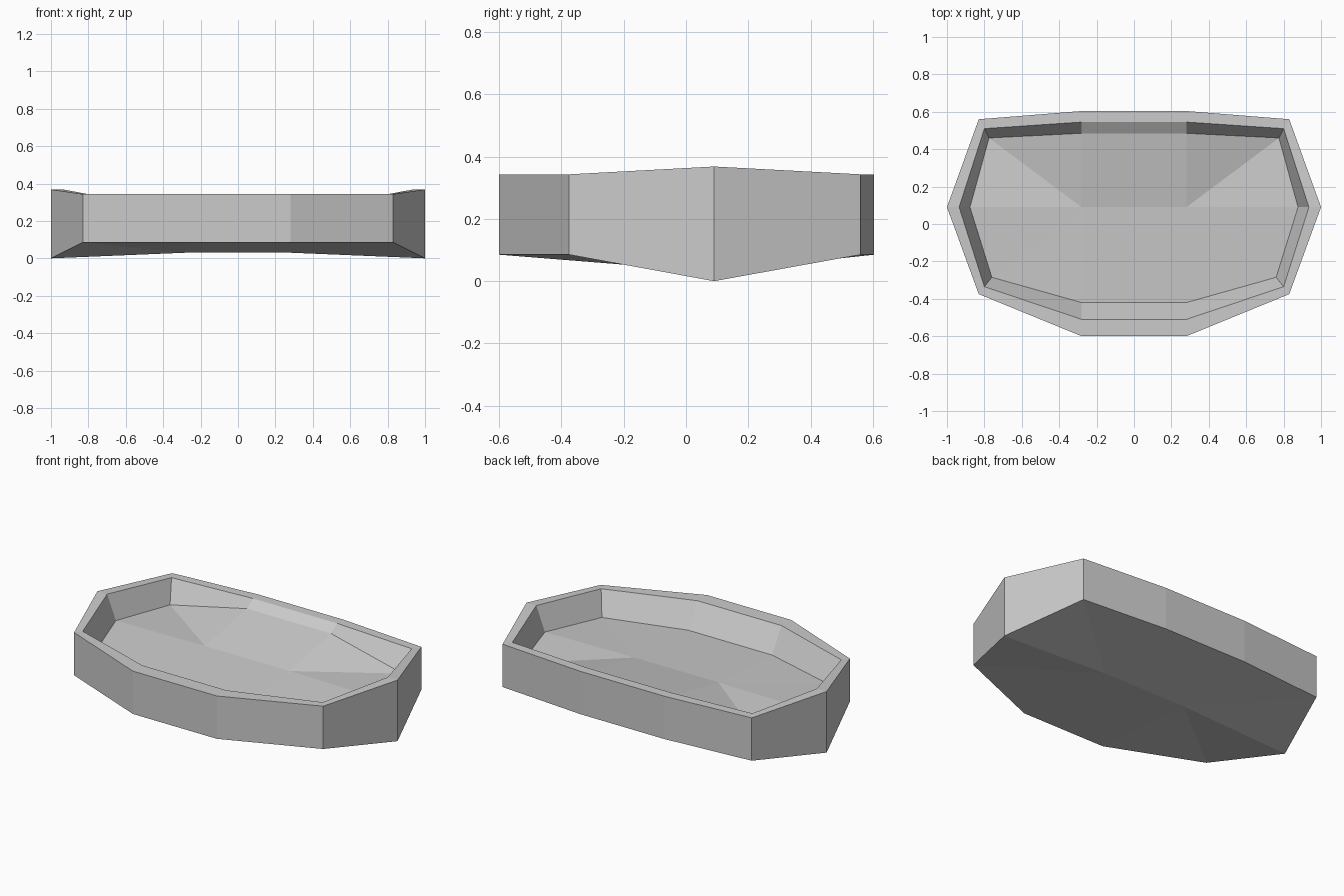
import bpy, bmesh

if "Cube" in bpy.data.objects:
    bpy.data.objects.remove(bpy.data.objects["Cube"])

# Right-half profiles, front to back (x, y, z)
OUTER_TOP = [(.28, -.60, .343), (.83, -.375, .343), (1, .09, .368), (.83, .56, .343), (.28, .604, .343)]
OUTER_BOTTOM = [(.28, -.60, .085), (.83, -.375, .085), (1, .09, 0), (.83, .56, .085), (.28, .604, .085)]
INNER_TOP = [(.28, -.51, .343), (.80, -.335, .343), (.935, .09, .368), (.80, .51, .343), (.28, .545, .343)]
FLOOR = [(.28, -.42, .20), (.76, -.285, .20), (.877, .09, .224), (.775, .46, .205), (.28, .485, .305)]

bm = bmesh.new()


def ring(half):
    """Closed loop of vertices from a mirrored half profile."""
    pts = half + [(-x, y, z) for x, y, z in reversed(half)]
    return [bm.verts.new(p) for p in pts]


def bridge(a, b):
    n = len(a)
    for i in range(n):
        j = (i + 1) % n
        bm.faces.new((a[i], a[j], b[j], b[i]))


def cap(r, z):
    """Fill a ring with a strip grid that bends along the widest line."""
    right, left = [bm.verts.new((s * .28, .09, z)) for s in (1, -1)]
    bm.faces.new((r[0], right, left, r[9]))
    bm.faces.new((right, r[4], r[5], left))
    for c, q in ((right, r[:5]), (left, r[:4:-1])):
        bm.faces.new((q[0], q[1], c))
        bm.faces.new((q[1], q[2], c))
        bm.faces.new((q[2], q[3], c))
        bm.faces.new((q[3], q[4], c))


# Outer wall, rim, inner wall, then underside and sloped tray floor
rings = [ring(p) for p in (OUTER_BOTTOM, OUTER_TOP, INNER_TOP, FLOOR)]
for a, b in zip(rings, rings[1:]):
    bridge(a, b)
cap(rings[0], .03)
cap(rings[3], .23)
bmesh.ops.recalc_face_normals(bm, faces=bm.faces)

mesh = bpy.data.meshes.new("tray")
bm.to_mesh(mesh)
bm.free()
tray = bpy.data.objects.new("tray", mesh)
bpy.context.collection.objects.link(tray)
